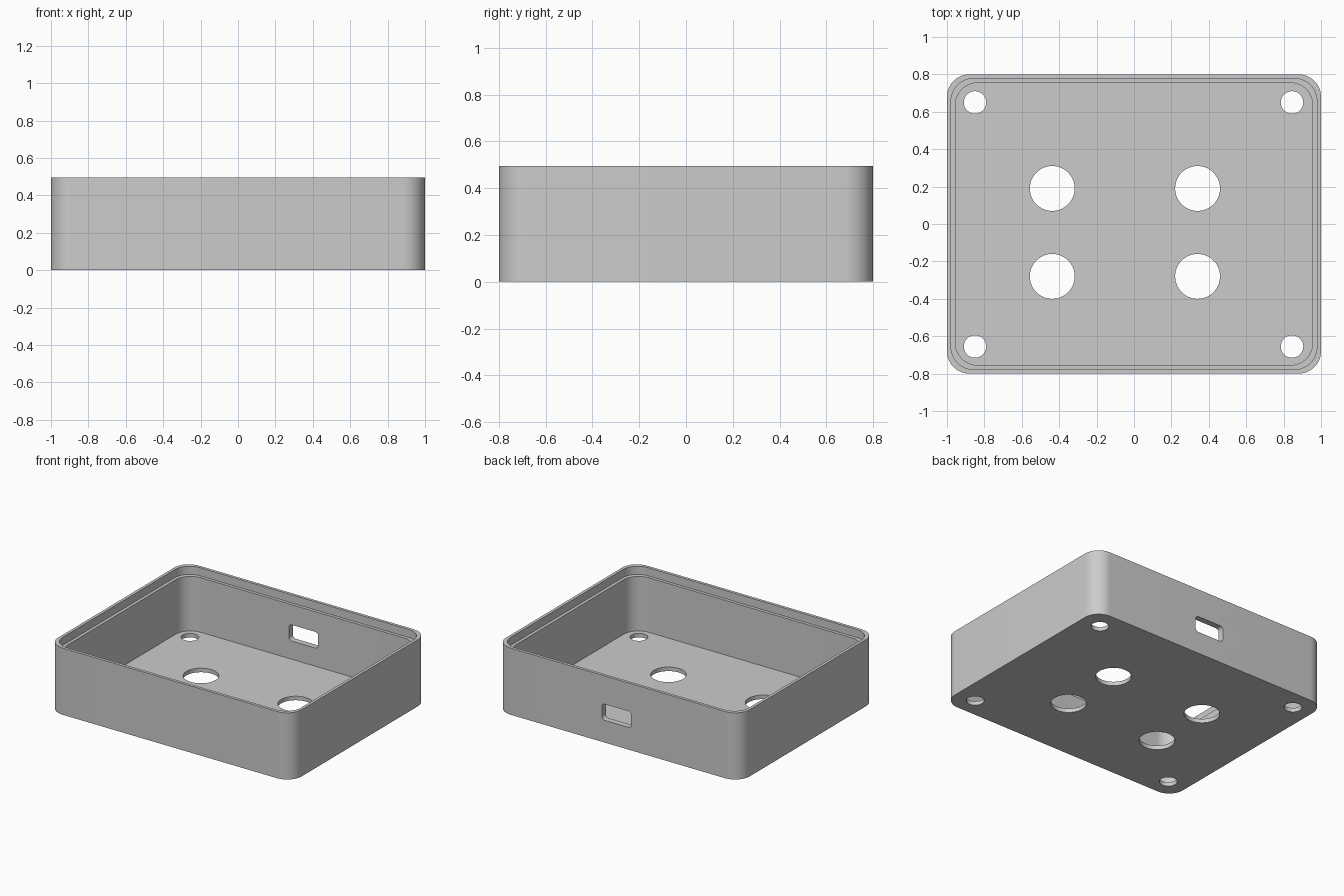
import bpy, bmesh, math
from mathutils import Matrix

if "Cube" in bpy.data.objects:
    bpy.data.objects.remove(bpy.data.objects["Cube"])

HEIGHT, FLOOR, LEDGE = 0.495, 0.03, 0.435

grey = bpy.data.materials.new("plain grey")
grey.diffuse_color = (0.6, 0.6, 0.6, 1)
grey.use_nodes = True
grey.node_tree.nodes["Principled BSDF"].inputs["Base Color"].default_value = grey.diffuse_color


def rounded_rect(hx, hy, r, steps):
    """Outline points of a rounded rectangle, counter-clockwise."""
    pts = []
    for k, (sx, sy) in enumerate([(1, 1), (-1, 1), (-1, -1), (1, -1)]):
        for i in range(steps + 1):
            a = (k + i / steps) * math.pi / 2
            pts.append((sx * (hx - r) + r * math.cos(a),
                        sy * (hy - r) + r * math.sin(a)))
    return pts


def loft(bm, sections):
    """Stack (outline, z) sections into a closed solid."""
    rings = [[bm.verts.new((x, y, z)) for x, y in pts] for pts, z in sections]
    n = len(rings[0])
    for a, b in zip(rings, rings[1:]):
        for i in range(n):
            j = (i + 1) % n
            bm.faces.new((a[i], a[j], b[j], b[i]))
    bm.faces.new(rings[0][::-1])
    bm.faces.new(rings[-1])
    return [v for ring in rings for v in ring]


def make_object(name, bm):
    bmesh.ops.recalc_face_normals(bm, faces=bm.faces)
    mesh = bpy.data.meshes.new(name)
    bm.to_mesh(mesh)
    bm.free()
    mesh.materials.append(grey)
    obj = bpy.data.objects.new(name, mesh)
    bpy.context.collection.objects.link(obj)
    return obj


# Open tray with a stepped rim
def outline(inset):
    return rounded_rect(1 - inset, 0.8 - inset, 0.12, 14)


bm = bmesh.new()
loft(bm, [(outline(0), 0), (outline(0), HEIGHT),
          (outline(0.022), HEIGHT), (outline(0.022), LEDGE),
          (outline(0.045), LEDGE), (outline(0.045), FLOOR)])
tray = make_object("enclosure_tray", bm)

# Cutters: corner screw holes, four larger floor holes, slot in the back wall
bm = bmesh.new()
holes = [(x, y, 0.06) for x in (-0.85, 0.845) for y in (-0.655, 0.65)]
holes += [(x, y, 0.12) for x in (-0.437, 0.34) for y in (-0.28, 0.19)]
for x, y, r in holes:
    bmesh.ops.create_cone(bm, cap_ends=True, segments=56, radius1=r, radius2=r,
                          depth=0.2, matrix=Matrix.Translation((x, y, 0)))
slot = loft(bm, [(rounded_rect(0.12, 0.06, 0.025, 6), z) for z in (-0.1, 0.1)])
bmesh.ops.transform(bm, verts=slot, matrix=Matrix.Translation((0.01, 0.78, 0.225))
                    @ Matrix.Rotation(math.pi / 2, 4, 'X'))
cutter = make_object("hole_cutter", bm)
cutter.hide_render = True

# Cut the holes and finish the shading
cut = tray.modifiers.new("holes", 'BOOLEAN')
cut.operation = 'DIFFERENCE'
cut.solver = 'EXACT'
cut.object = cutter
bpy.context.view_layer.objects.active = tray
tray.select_set(True)
bpy.ops.object.modifier_apply(modifier=cut.name)
bpy.data.objects.remove(cutter)
bpy.ops.object.shade_smooth_by_angle(angle=math.radians(30))
